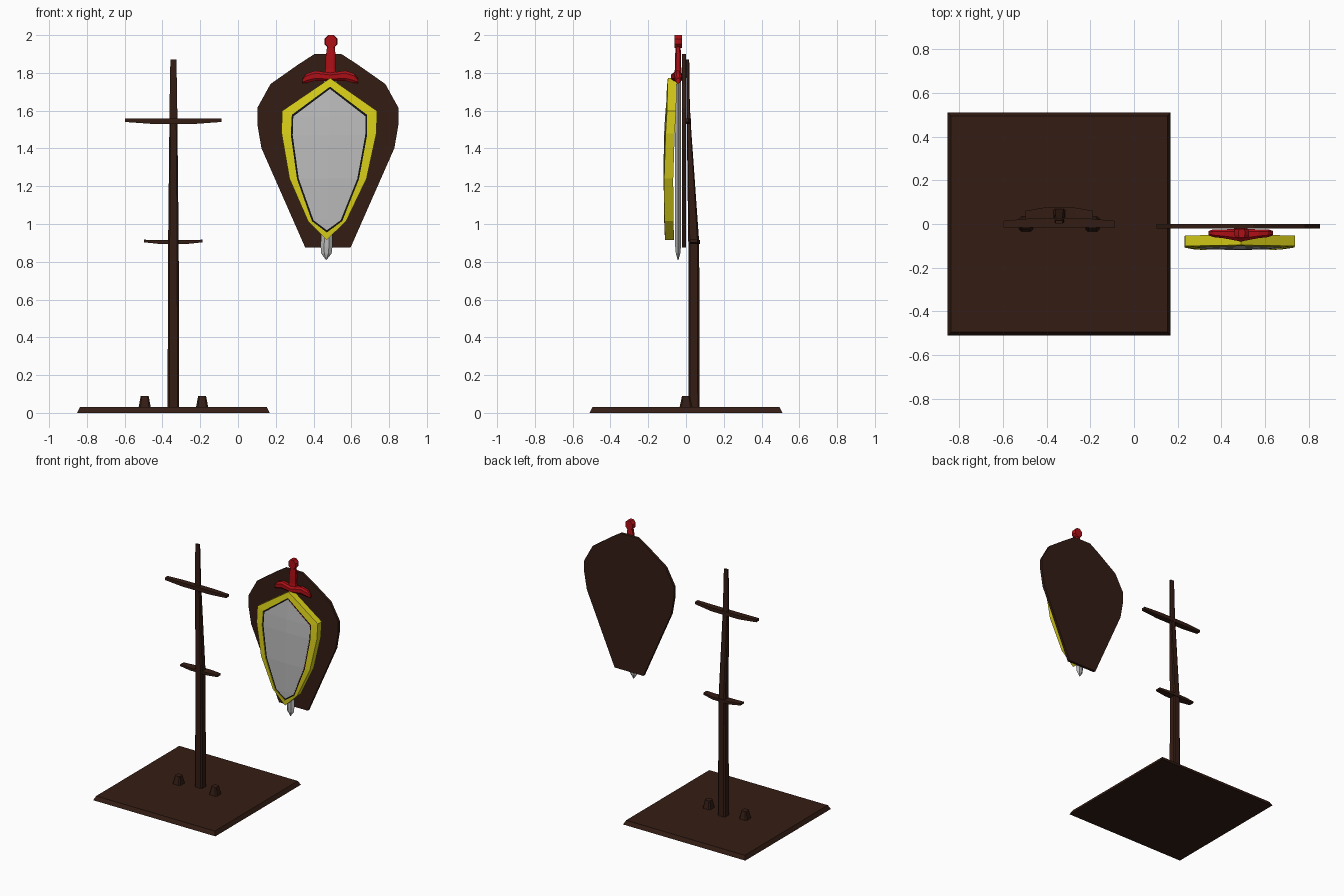
import bpy, bmesh, math
from mathutils import Vector

if "Cube" in bpy.data.objects:
    bpy.data.objects.remove(bpy.data.objects["Cube"])


def material(name, rgb):
    m = bpy.data.materials.new(name)
    m.diffuse_color = (*rgb, 1)
    m.use_nodes = True
    m.node_tree.nodes["Principled BSDF"].inputs["Base Color"].default_value = m.diffuse_color
    return m


WOOD = material("dark_wood", (0.034, 0.012, 0.007))
RED = material("red", (0.42, 0.005, 0.008))
YELLOW = material("yellow", (0.70, 0.63, 0.01))
BLACK = material("black", (0.006, 0.006, 0.006))
STEEL = material("steel", (0.5, 0.5, 0.5))


def loft(name, rings, mat, caps=True, outward=True):
    """Skin a list of equal-sized closed rings."""
    bm = bmesh.new()
    vs = [[bm.verts.new(p) for p in r] for r in rings]
    n = len(rings[0])
    for a, b in zip(vs, vs[1:]):
        for i in range(n):
            j = (i + 1) % n
            bm.faces.new((a[i], a[j], b[j], b[i]))
    if caps:
        bm.faces.new(vs[0][::-1])
        bm.faces.new(vs[-1])
    if outward:
        bmesh.ops.recalc_face_normals(bm, faces=bm.faces)
    me = bpy.data.meshes.new(name)
    bm.to_mesh(me)
    bm.free()
    me.materials.append(mat)
    ob = bpy.data.objects.new(name, me)
    bpy.context.collection.objects.link(ob)
    return ob


def octagon(hx, hy, c=0.6):
    return [(hx, -hy * c), (hx, hy * c), (hx * c, hy), (-hx * c, hy),
            (-hx, hy * c), (-hx, -hy * c), (-hx * c, -hy), (hx * c, -hy)]


def rect(hx, hy):
    return [(hx, -hy), (hx, hy), (-hx, hy), (-hx, -hy)]


def up_z(shape, cx, cy, z):
    return [(cx + a, cy + b, z) for a, b in shape]


def along_x(shape, x, cy, cz):
    return [(x, cy + a, cz + b) for a, b in shape]


# stand: base board, post, pegs
SX = -0.342
loft("base_board", [up_z(rect(0.51, 0.51), SX, 0, 0),
                    up_z(rect(0.495, 0.495), SX, 0, 0.03)], WOOD)
loft("post", [up_z(octagon(h, (b - f) / 2, 0.7), SX, (f + b) / 2, z) for z, h, f, b in
              [(0.02, 0.031, 0.013, 0.071), (0.90, 0.028, 0.012, 0.070),
               (1.55, 0.021, 0.004, 0.024), (1.65, 0.020, 0.003, 0.020),
               (1.87, 0.016, 0.000, 0.017)]], WOOD)
for side in (-1, 1):
    loft("base_peg", [up_z(octagon(0.033, 0.035, 0.7), SX + side * 0.152, 0, 0.025),
                      up_z(octagon(0.021, 0.021, 0.7), SX + side * 0.152, 0, 0.09)], WOOD)


# crossbars: slightly thicker and bowed in the middle
def crossbar(name, half, y, z, hy, hz):
    loft(name, [along_x(rect(hy * k, hz * k), SX + half * t, y + dy, z + dz)
                for t, k, dy, dz in [(-1, 0.7, -0.006, 0.006), (-0.45, 1, 0, 0),
                                     (0.45, 1, 0, 0), (1, 0.7, -0.006, 0.006)]], WOOD)


crossbar("upper_crossbar", 0.255, 0.005, 1.544, 0.022, 0.014)
crossbar("lower_crossbar", 0.155, 0.047, 0.904, 0.028, 0.010)

# plaque behind the shield
PX = 0.476
half = [(0.12, 0.875), (0.352, 1.402), (0.374, 1.53), (0.374, 1.614),
        (0.304, 1.741), (0.156, 1.845), (0.071, 1.90)]
outline = half + [(-x, z) for x, z in reversed(half)]
loft("plaque", [[(PX + x, y, z) for x, z in outline] for y in (-0.02, 0.0)], WOOD)


# sword and shield share a slight tilt
def lean(z):
    return 0.479 + 0.022 * (z - 1.35)


SY = -0.042
loft("blade", [[(lean(z) + a, SY + b, z) for a, b in
                [(w, 0), (w * 0.4, d), (-w * 0.4, d), (-w, 0), (-w * 0.4, -d), (w * 0.4, -d)]]
               for z, w, d in [(0.81, 0.002, 0.002), (0.845, 0.028, 0.012),
                               (0.88, 0.031, 0.015), (1.77, 0.036, 0.015)]], STEEL)
loft("sword_guard", [along_x(octagon(hy, hz, 0.5), lean(1.78) + x, SY - dy, z)
                     for x, hy, hz, dy, z in
                     [(-0.147, 0.010, 0.012, 0, 1.757), (-0.125, 0.018, 0.025, 0, 1.772),
                      (-0.08, 0.020, 0.027, 0.003, 1.785), (0, 0.030, 0.022, 0.008, 1.778),
                      (0.08, 0.020, 0.027, 0.003, 1.785), (0.125, 0.018, 0.025, 0, 1.772),
                      (0.147, 0.010, 0.012, 0, 1.757)]], RED)
loft("sword_grip", [up_z(octagon(w, d), lean(z), SY, z) for z, w, d in
                    [(1.76, 0.040, 0.024), (1.82, 0.026, 0.017), (1.88, 0.027, 0.016),
                     (1.95, 0.019, 0.013)]], RED)
disc = [(0.037 * math.cos(math.pi * (i + 0.5) / 4), 0.037 * math.sin(math.pi * (i + 0.5) / 4))
        for i in range(8)]
loft("sword_pommel", [[(lean(1.97) + a * k, SY + y, 1.966 + b) for a, b in
                       disc] for k, y in [(0.85, -0.02), (1, -0.008), (1, 0.008), (0.85, 0.02)]], RED)

# shield: half outlines from top tip to bottom tip
OUTER = [(0, 1.772), (0.252, 1.598), (0.251, 1.48), (0.204, 1.24), (0.101, 1.015), (0, 0.915)]
INNER = [(0, 1.727), (0.199, 1.578), (0.202, 1.472), (0.164, 1.238), (0.080, 1.015), (0, 0.955)]
PANEL = [(0, 1.715), (0.191, 1.570), (0.192, 1.47), (0.155, 1.24), (0.072, 1.02), (0, 0.967)]


def front_y(u, z):
    d = z - 1.3
    return -0.124 + 0.012 * (u / 0.25) ** 2 + (0.125 if d > 0 else 0.09) * d * d


def place(u, z, back):
    return Vector((lean(z) + u, front_y(u, z) + back, z))


def ring(pts, back):
    full = pts + [(-u, z) for u, z in pts[-2:0:-1]]
    return [place(u, z, back) for u, z in full]


def curved_panel(name, pts, back, mat, flip=False):
    """Fill an outline with rows that follow the shield's curve."""
    rows = [[place(u * s, z, back) for s in (-1, 0, 1)] for u, z in pts]
    bm = bmesh.new()
    for a, b in zip(rows, rows[1:]):
        for i in (0, 1):
            q = []
            for p in (a[i], b[i], b[i + 1], a[i + 1]):
                if all((p - o).length > 1e-6 for o in q):
                    q.append(p)
            if flip:
                q.reverse()
            bm.faces.new([bm.verts.new(p) for p in q])
    bmesh.ops.remove_doubles(bm, verts=bm.verts, dist=1e-5)
    me = bpy.data.meshes.new(name)
    bm.to_mesh(me)
    bm.free()
    me.materials.append(mat)
    ob = bpy.data.objects.new(name, me)
    bpy.context.collection.objects.link(ob)


# closed yellow rim, black inlay, grey face, red back
loft("shield_rim", [ring(OUTER, 0.048), ring(OUTER, 0), ring(INNER, 0), ring(INNER, 0.048),
                    ring(OUTER, 0.048)], YELLOW, caps=False)
loft("shield_inlay", [ring(INNER, 0.006), ring(PANEL, 0.006), ring(PANEL, 0.02),
                      ring(INNER, 0.02), ring(INNER, 0.006)], BLACK, caps=False)
curved_panel("shield_face", PANEL, 0.004, STEEL)
curved_panel("shield_back", INNER, 0.046, RED, flip=True)
